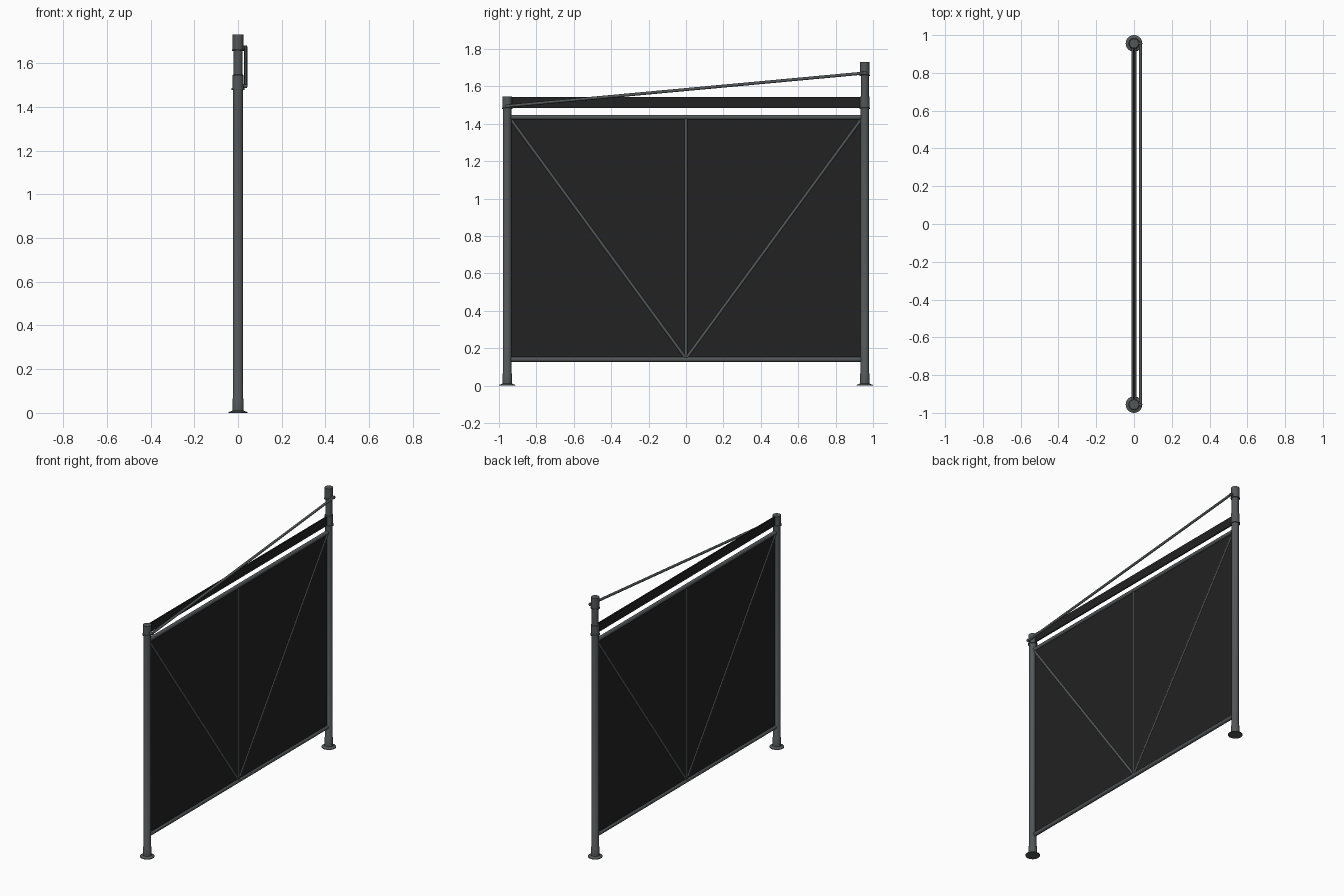
import bpy, bmesh, math
from mathutils import Vector

if "Cube" in bpy.data.objects:
    bpy.data.objects.remove(bpy.data.objects["Cube"])

def mat(name, c):
    m = bpy.data.materials.new(name)
    m.diffuse_color = (*c, 1)
    m.use_nodes = True
    m.node_tree.nodes["Principled BSDF"].inputs["Base Color"].default_value = m.diffuse_color
    return m

STEEL = mat("grey_steel", (0.085, 0.095, 0.098))
FABRIC = mat("black_fabric", (0.016, 0.016, 0.016))

def finish(name, bm, material, smooth=True):
    bmesh.ops.recalc_face_normals(bm, faces=bm.faces[:])
    me = bpy.data.meshes.new(name)
    bm.to_mesh(me)
    bm.free()
    me.materials.append(material)
    ob = bpy.data.objects.new(name, me)
    bpy.context.collection.objects.link(ob)
    if smooth:
        bpy.ops.object.select_all(action='DESELECT')
        bpy.context.view_layer.objects.active = ob
        ob.select_set(True)
        bpy.ops.object.shade_smooth_by_angle(angle=math.radians(35))
    return ob

def lathe(name, y, profile, n=32):
    """Closed solid of revolution about a vertical axis at (0, y)."""
    bm = bmesh.new()
    rings = [[bm.verts.new((r * math.cos(2 * math.pi * i / n),
                            y + r * math.sin(2 * math.pi * i / n), z))
              for i in range(n)] for r, z in profile]
    for a, b in zip(rings, rings[1:]):
        for i in range(n):
            bm.faces.new((a[i], a[(i + 1) % n], b[(i + 1) % n], b[i]))
    bm.faces.new(rings[0])
    bm.faces.new(rings[-1])
    return finish(name, bm, STEEL)

def tube(name, p, q, r, n=20):
    p, q = Vector(p), Vector(q)
    d = q - p
    bm = bmesh.new()
    bmesh.ops.create_cone(bm, cap_ends=True, segments=n, radius1=r, radius2=r, depth=d.length)
    rot = d.to_track_quat('Z', 'Y').to_matrix()
    for v in bm.verts:
        v.co = rot @ v.co + (p + q) / 2
    return finish(name, bm, STEEL)

def box(name, size, loc):
    bm = bmesh.new()
    bmesh.ops.create_cube(bm, size=1)
    for v in bm.verts:
        v.co = Vector([v.co[i] * size[i] + loc[i] for i in range(3)])
    return finish(name, bm, FABRIC, False)

PY = 0.956
FOOT = [(0.044, 0), (0.044, 0.004), (0.030, 0.008), (0.026, 0.012), (0.026, 0.062), (0.0235, 0.066)]
COLLAR = [(0.0235, 1.478), (0.029, 1.478), (0.029, 1.485), (0.026, 1.486), (0.026, 1.545)]

# posts with foot flange and collar; the rear one is taller with a cap
lathe("short_post", -PY, FOOT + COLLAR)
lathe("tall_post", PY, FOOT + COLLAR +
      [(0.0215, 1.547), (0.0215, 1.655), (0.028, 1.655), (0.028, 1.661), (0.025, 1.662), (0.025, 1.73)])

# horizontal rails
for nm, z in (("bottom_rail", 0.14), ("top_rail", 1.435)):
    tube(nm, (0, -PY, z), (0, PY, z), 0.013)

# middle upright and diagonal braces
tube("middle_upright", (0, 0, 0.14), (0, 0, 1.435), 0.008)
for nm, s in (("front_diagonal", -1), ("rear_diagonal", 1)):
    tube(nm, (0, s * 0.94, 1.428), (0, 0, 0.145), 0.008)

# infill panel and strap
box("infill_panel", (0.006, 2 * PY - 0.03, 1.295), (0, 0, 0.7875))
box("strap", (0.008, 2 * PY - 0.03, 0.06), (0, 0, 1.514))

# sloping handrail with end brackets
tube("sloping_rod", (0.035, -0.962, 1.494), (0.035, 0.965, 1.672), 0.008)
for nm, y, z in (("front_bracket", -PY, 1.495), ("rear_bracket", PY, 1.671)):
    tube(nm, (0, y, z), (0.042, y, z), 0.009)
